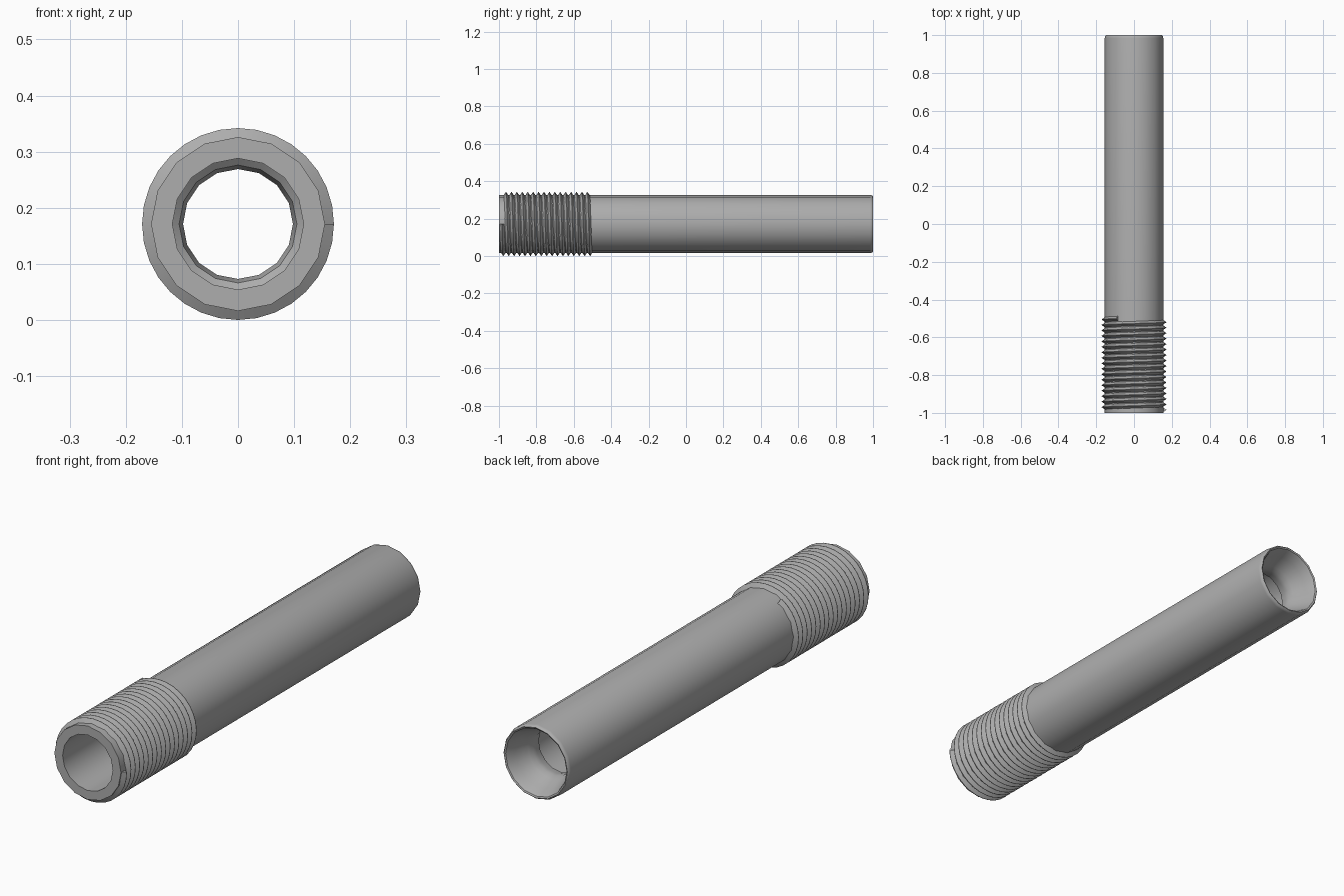
import bpy, math

cube = bpy.data.objects.get("Cube")
if cube:
    bpy.data.objects.remove(cube, do_unlink=True)

AXIS_Z = 0.171
TAU = 2 * math.pi

steel = bpy.data.materials.new("plain_grey_steel")
steel.use_nodes = True
steel.diffuse_color = (0.42, 0.42, 0.42, 1)
steel.node_tree.nodes["Principled BSDF"].inputs["Base Color"].default_value = (0.42, 0.42, 0.42, 1)


def ring_point(r, y, a):
    return (r * math.cos(a), y, AXIS_Z + r * math.sin(a))


def make_object(name, verts, faces):
    mesh = bpy.data.meshes.new(name)
    mesh.from_pydata(verts, [], faces)
    mesh.materials.append(steel)
    obj = bpy.data.objects.new(name, mesh)
    bpy.context.collection.objects.link(obj)
    bpy.ops.object.select_all(action='DESELECT')
    obj.select_set(True)
    bpy.context.view_layer.objects.active = obj
    bpy.ops.object.mode_set(mode='EDIT')
    bpy.ops.mesh.select_all(action='SELECT')
    bpy.ops.mesh.normals_make_consistent(inside=False)
    bpy.ops.object.mode_set(mode='OBJECT')
    bpy.ops.object.shade_smooth_by_angle(angle=math.radians(35))
    return obj


def lathe(name, profile, sides):
    """Revolve a closed (radius, y) profile around the tube axis."""
    n = len(profile)
    verts = [ring_point(r, y, TAU * s / sides) for s in range(sides) for r, y in profile]
    faces = []
    for s in range(sides):
        t = (s + 1) % sides
        for i in range(n):
            j = (i + 1) % n
            faces.append((s * n + i, s * n + j, t * n + j, t * n + i))
    return make_object(name, verts, faces)


# Hollow tube: outer wall, rounded rear lip, flared rear mouth, neck, wide bore
lathe("tube_body", [
    (0.155, -1.0), (0.155, 0.985), (0.153, 0.995), (0.148, 1.0),
    (0.142, 0.997), (0.136, 0.985), (0.126, 0.955), (0.115, 0.925),
    (0.105, 0.90), (0.098, 0.88), (0.098, 0.86),
    (0.105, 0.83), (0.117, 0.82), (0.117, -1.0)], 16)


# Helical V thread wound round the front quarter
def helix_thread(name, start_y, pitch, turns, root, crest, steps_per_turn=32):
    half = pitch * 0.48
    section = [(root, -half), (crest, -0.001), (crest, 0.001), (root, half)]
    n = len(section)
    steps = round(turns * steps_per_turn)
    verts, faces = [], []
    for s in range(steps + 1):
        turn = s / steps_per_turn
        for r, dy in section:
            verts.append(ring_point(r, start_y + turn * pitch + dy, -turn * TAU))
    for s in range(steps):
        for i in range(n):
            j = (i + 1) % n
            a, b = s * n, (s + 1) * n
            faces.append((a + i, a + j, b + j, b + i))
    faces.append(tuple(range(n)))
    faces.append(tuple(steps * n + i for i in range(n)))
    return make_object(name, verts, faces)


helix_thread("screw_thread", -0.984, 0.029, 16.67, 0.151, 0.171)
